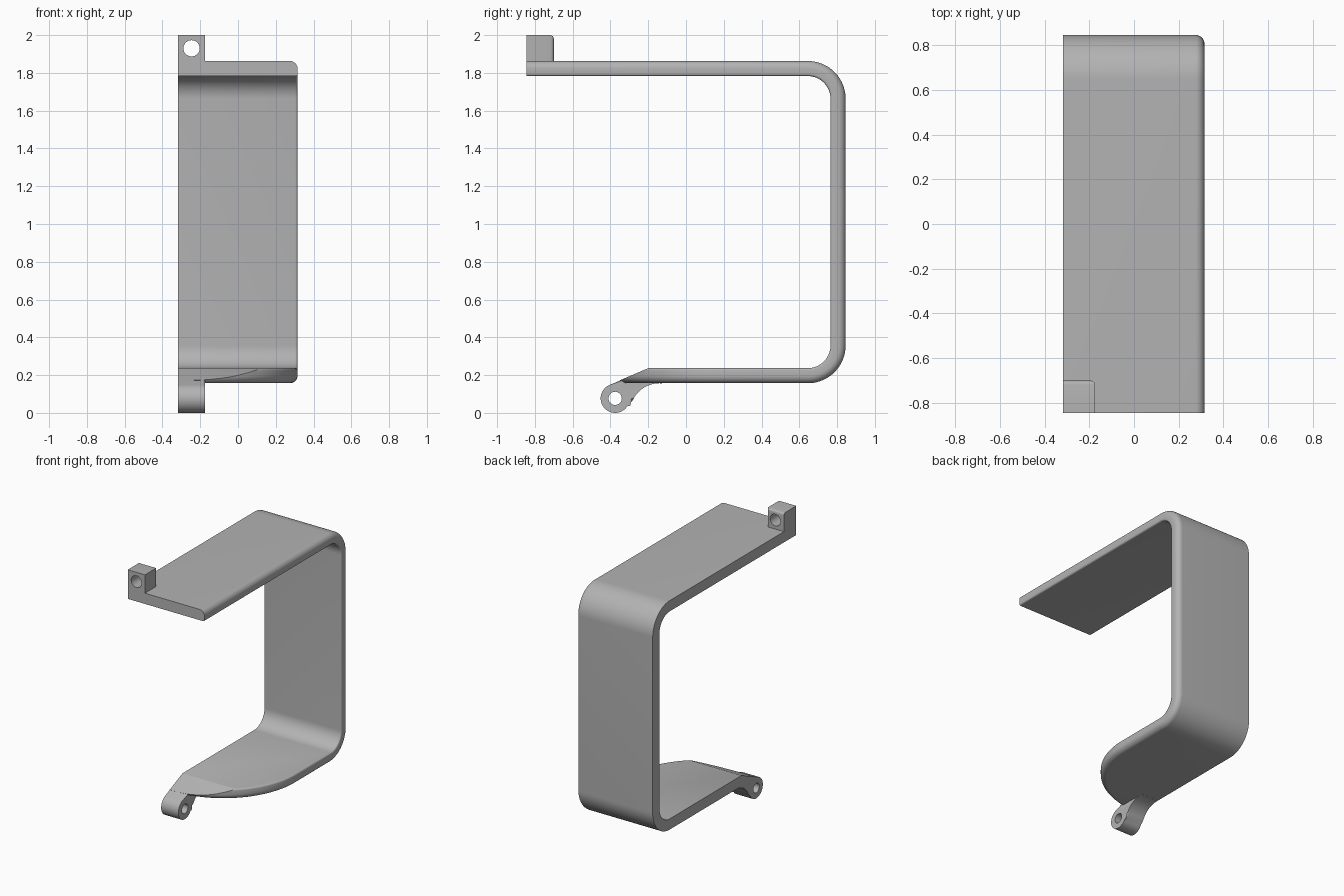
import bpy, bmesh
from math import sin, cos, pi, radians
from mathutils import Vector

if "Cube" in bpy.data.objects:
    bpy.data.objects.remove(bpy.data.objects["Cube"])

grey = bpy.data.materials.new("plain grey")
grey.use_nodes = True
GREY = (0.45, 0.45, 0.45, 1)
grey.diffuse_color = GREY
grey.node_tree.nodes["Principled BSDF"].inputs["Base Color"].default_value = GREY

LEFT, RIGHT = -0.317, 0.315     # strap width limits in x
HALF, TOP, BOTTOM = 0.845, 1.863, 0.157
THICK, BEND = 0.08, 0.2         # strap thickness and outer bend radius
TAB_X = -0.175


def finish(name, bm, smooth=True):
    bmesh.ops.recalc_face_normals(bm, faces=bm.faces)
    mesh = bpy.data.meshes.new(name)
    bm.to_mesh(mesh)
    bm.free()
    obj = bpy.data.objects.new(name, mesh)
    bpy.context.collection.objects.link(obj)
    mesh.materials.append(grey)
    if smooth:
        shade(obj)
    return obj


def select(obj):
    bpy.ops.object.select_all(action='DESELECT')
    obj.select_set(True)
    bpy.context.view_layer.objects.active = obj


def shade(obj):
    select(obj)
    bpy.ops.object.shade_smooth_by_angle(angle=radians(30))


def arc(cx, cy, r, a0, a1, n):
    steps = [radians(a0 + (a1 - a0) * i / n) for i in range(n + 1)]
    return [(cx + r * cos(a), cy + r * sin(a)) for a in steps]


def loft(bm, rings, cap_start=True, cap_end=True, skip=None):
    loops = [[bm.verts.new(p) for p in ring] for ring in rings]
    n = len(loops[0])
    for a, b in zip(loops, loops[1:]):
        for i in range(n):
            if i != skip:
                j = (i + 1) % n
                bm.faces.new((a[i], a[j], b[j], b[i]))
    if cap_start:
        bm.faces.new(loops[0])
    if cap_end:
        bm.faces.new(loops[-1])


def drill(obj, centre, radius, rotation):
    bpy.ops.mesh.primitive_cylinder_add(vertices=40, radius=radius, depth=0.6,
                                        location=centre, rotation=rotation)
    cutter = bpy.context.object
    cutter.hide_render = True
    mod = obj.modifiers.new("hole", 'BOOLEAN')
    mod.object, mod.operation, mod.solver = cutter, 'DIFFERENCE', 'EXACT'
    select(obj)
    bpy.ops.object.modifier_apply(modifier=mod.name)
    bpy.data.objects.remove(cutter)
    shade(obj)


# Rounded long edge: (inset from the side, depth from the inner face)
R_IN, R_OUT = 0.012, 0.04
edge = [(R_IN - x, R_IN + d) for x, d in arc(0, 0, R_IN, -90, 0, 4)]
edge += [(R_OUT - x, THICK - R_OUT + d) for x, d in arc(0, 0, R_OUT, 0, 90, 8)]

# Strap: the edge section swept round both bends to the top front end
section = [(LEFT, 0)] + [(RIGHT - i, d) for i, d in edge] + [(LEFT, THICK)]
bend_y = HALF - BEND
stations = []
for cz, a0, a1 in ((BOTTOM + BEND, -90, 0), (TOP - BEND, 0, 90)):
    stations += [(bend_y, cz, radians(a0 + (a1 - a0) * i / 20)) for i in range(21)]
stations.append((-HALF, TOP - BEND, pi / 2))
inner = BEND - THICK
rings = [[(x, y + (inner + d) * cos(a), z + (inner + d) * sin(a)) for x, d in section]
         for y, z, a in stations]
bm = bmesh.new()
loft(bm, rings, cap_start=False)
finish("strap", bm)

# Lower leg: stacked outlines with a rounded lobe, then a sloping cut at the tip
LOBE_Y, LOBE_R = 0.24, 0.6
LOBE_X = RIGHT - LOBE_R
rings = []
for inset, d in edge:
    lobe = arc(LOBE_X, LOBE_Y, LOBE_R - inset, 0, -90, 40)
    outline = [(LEFT, bend_y), (RIGHT - inset, bend_y)] + lobe + [(LEFT, lobe[-1][1])]
    rings.append([(x, y, BOTTOM + THICK - d) for x, y in outline])
bm = bmesh.new()
loft(bm, rings, skip=0)
slope_start = Vector((0, -0.2, BOTTOM + THICK))
slope_end = Vector((0, -0.407, 0.148))
slope = slope_end - slope_start
cut = bmesh.ops.bisect_plane(bm, geom=bm.verts[:] + bm.edges[:] + bm.faces[:],
                             plane_co=slope_start, plane_no=(0, slope.z, -slope.y),
                             clear_outer=True)
rim = [e for e in cut["geom_cut"] if isinstance(e, bmesh.types.BMEdge)]
bmesh.ops.contextual_create(bm, geom=rim)
finish("lower_leg", bm)

# Hinge knuckle: round eye with a curved neck blending into the leg
EYE_Y, EYE_Z, EYE_R = -0.375, 0.077, 0.077
profile = arc(EYE_Y, EYE_Z, EYE_R, 115, 335, 32)
profile += arc(-0.14, 0.0, 0.157, 155, 85, 14)
profile += [(-0.14, 0.2), (-0.22, 0.225)]
bm = bmesh.new()
loft(bm, [[(x, y, z) for y, z in profile] for x in (LEFT, TAB_X)])
side = [e for e in bm.edges if all(v.co.x == max(w.co.x for w in bm.verts) for v in e.verts)]
bmesh.ops.bevel(bm, geom=side, offset=0.012, segments=3, profile=0.5, affect='EDGES')
knuckle = finish("hinge_knuckle", bm, smooth=False)
drill(knuckle, (-0.25, EYE_Y, EYE_Z), 0.035, (0, pi / 2, 0))

# Catch block on the top front corner, rounded at the back and inner side
low, high, back = TOP - 0.02, 2.0, -0.7
bm = bmesh.new()
loft(bm, [[(LEFT, -HALF, z), (TAB_X, -HALF, z), (TAB_X, back, z), (LEFT, back, z)]
          for z in (low, high)])


def rounded(e):
    a, b = (v.co for v in e.verts)
    on = lambda axis, value: abs(a[axis] - value) < 1e-4 and abs(b[axis] - value) < 1e-4
    return (on(0, TAB_X) and on(1, back)) or (on(2, high) and on(1, back))


bmesh.ops.bevel(bm, geom=[e for e in bm.edges if rounded(e)], offset=0.018,
                segments=4, profile=0.5, affect='EDGES')
catch = finish("catch_block", bm, smooth=False)
drill(catch, ((LEFT + TAB_X) / 2, -0.78, 1.93), 0.043, (pi / 2, 0, 0))
